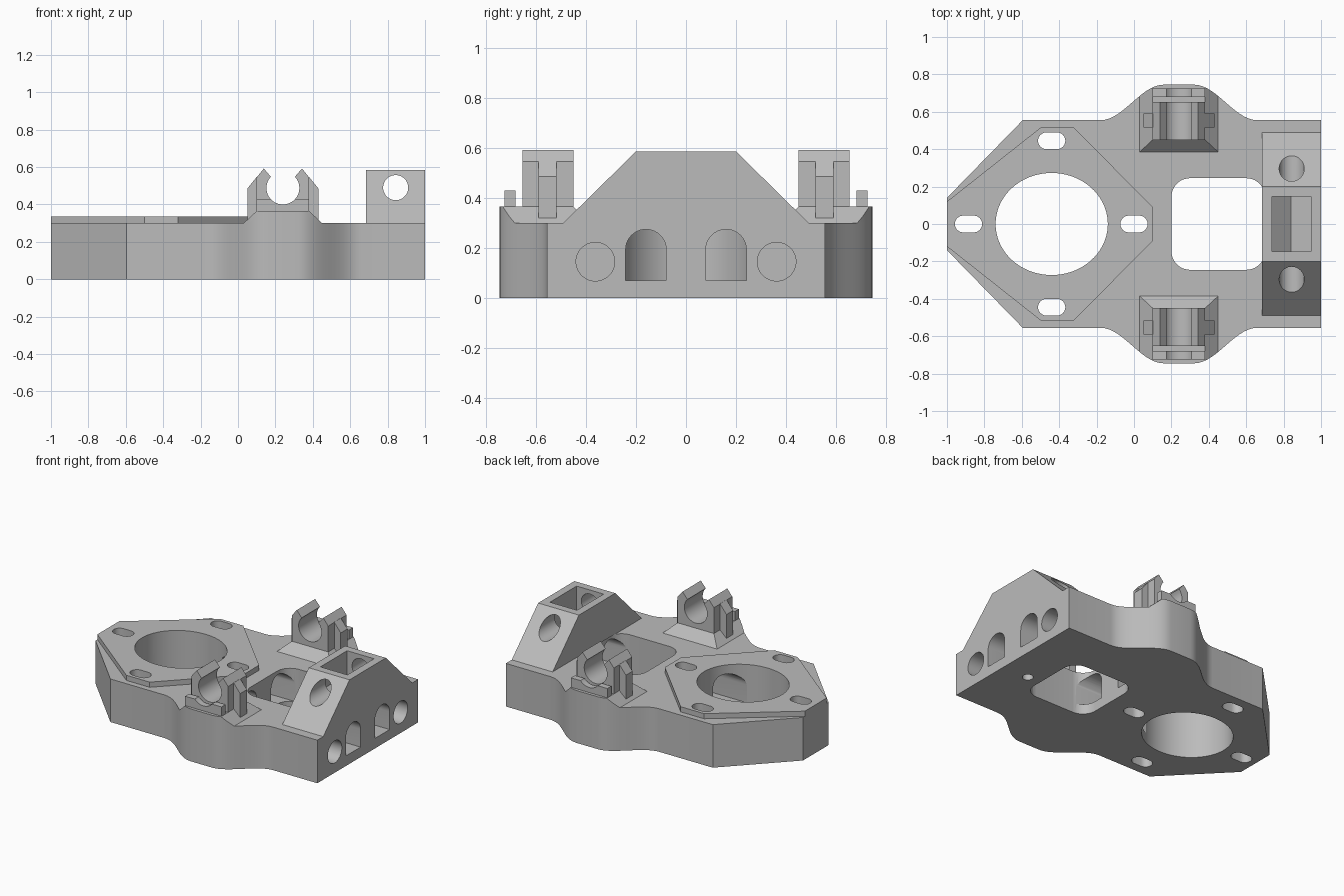
import bpy, bmesh
from math import sin, cos, pi, radians

if "Cube" in bpy.data.objects:
    bpy.data.objects.remove(bpy.data.objects["Cube"], do_unlink=True)

grey = bpy.data.materials.new("plain_grey")
grey.use_nodes = True
COLOUR = (0.5, 0.5, 0.5, 1)
grey.diffuse_color = COLOUR
grey.node_tree.nodes["Principled BSDF"].inputs["Base Color"].default_value = COLOUR


def prism(name, pts, axis, lo, hi):
    """Extrude a 2D outline along an axis."""
    place = {"x": lambda a, b, t: (t, a, b),
             "y": lambda a, b, t: (a, t, b),
             "z": lambda a, b, t: (a, b, t)}[axis]
    bm = bmesh.new()
    low = [bm.verts.new(place(a, b, lo)) for a, b in pts]
    high = [bm.verts.new(place(a, b, hi)) for a, b in pts]
    bm.faces.new(low)
    bm.faces.new(high)
    for i in range(len(pts)):
        j = (i + 1) % len(pts)
        bm.faces.new((low[i], low[j], high[j], high[i]))
    bmesh.ops.recalc_face_normals(bm, faces=bm.faces)
    mesh = bpy.data.meshes.new(name)
    bm.to_mesh(mesh)
    bm.free()
    mesh.materials.append(grey)
    ob = bpy.data.objects.new(name, mesh)
    bpy.context.collection.objects.link(ob)
    return ob


def combine(ob, other, op="DIFFERENCE"):
    """Apply a boolean and discard the second object."""
    mod = ob.modifiers.new("boolean", "BOOLEAN")
    mod.operation, mod.solver, mod.object = op, "EXACT", other
    bpy.context.view_layer.objects.active = ob
    bpy.ops.object.modifier_apply(modifier=mod.name)
    bpy.data.objects.remove(other, do_unlink=True)


def arc(cx, cy, rx, ry, a0, a1, n):
    return [(cx + rx * cos(radians(a0 + (a1 - a0) * i / n)),
             cy + ry * sin(radians(a0 + (a1 - a0) * i / n))) for i in range(n + 1)]


def circle(cx, cy, rx, ry=None, n=48):
    return arc(cx, cy, rx, ry or rx, 0, 360, n)[:-1]


def slot(cx, cy, half, r):
    return arc(cx + half - r, cy, r, r, -90, 90, 12) + arc(cx - half + r, cy, r, r, 90, 270, 12)


def mirrored(upper):
    """Close an outline by reflecting it in the x axis."""
    return upper + [(x, -y) for x, y in reversed(upper)]


# Plate outline, with a smooth swelling on each long side
CX = 0.24
swell = [0.65 - 0.095 * cos(pi * i / 14) for i in range(15)]
rise = [(CX - 0.42 + 0.34 * i / 14, y) for i, y in enumerate(swell)]
fall = [(2 * CX - x, y) for x, y in reversed(rise)]
outline = mirrored([(-1, 0.14), (-0.595, 0.555)] + rise + fall + [(1, 0.555)])
plate = prism("base_plate", outline, "z", 0, 0.3)

# End bracket with sloping shoulders, fused to the plate
bracket = prism("bracket", [(-0.5, 0.1), (0.5, 0.1), (0.5, 0.29), (0.2, 0.585),
                            (-0.2, 0.585), (-0.5, 0.29)], "x", 0.685, 1)
combine(plate, bracket, "UNION")

# Raised motor pad
pad = prism("raised_pad", mirrored([(-1, 0.12), (-0.5, 0.515), (-0.32, 0.515), (0.1, 0.09)]),
            "z", 0.3, 0.336)

# Vertical openings: large bore and four slots
BX = -0.44
openings = [circle(BX, 0, 0.3, 0.273, 72)]
openings += [slot(x, y, 0.073, 0.045)
             for x, y in ((BX, 0.445), (BX, -0.445), (BX - 0.445, 0), (BX + 0.44, 0))]
for shape in openings:
    for part in (plate, pad):
        combine(part, prism("cutter", shape, "z", -0.1, 0.5))

# Rounded rectangular window
R, X0, X1, W = 0.1, 0.2, 0.7, 0.245
window = []
for x, y, a in ((X1 - R, W - R, 0), (X0 + R, W - R, 90), (X0 + R, R - W, 180), (X1 - R, R - W, 270)):
    window += arc(x, y, R, R, a, a + 90, 10)
combine(plate, prism("cutter", window, "z", -0.1, 0.302))

# Lengthwise arched tunnels and blind round holes in the end face
for s in (1, -1):
    tunnel = [(s * 0.16 - 0.081, 0.07), (s * 0.16 + 0.081, 0.07)]
    tunnel += arc(s * 0.16, 0.193, 0.081, 0.081, 0, 180, 20)
    combine(plate, prism("cutter", tunnel, "x", -0.4, 1.1))
    combine(plate, prism("cutter", circle(s * 0.362, 0.145, 0.077), "x", 0.7, 1.1))

# Bracket pocket, cross hole and small hole underneath
combine(plate, prism("cutter", [(0.738, 0.7), (0.738, 0.42), (0.84, 0.33), (0.946, 0.33),
                                (0.946, 0.7)], "y", -0.147, 0.147))
combine(plate, prism("cutter", circle(0.843, 0.49, 0.067), "y", -0.6, 0.6))
combine(plate, prism("cutter", circle(0.8, -0.09, 0.035, n=24), "z", -0.1, 0.06))

# Side clips, one on each swelling
HZ, HR = 0.488, 0.088
clip_shape = [(0.1, 0.36), (0.38, 0.36), (0.38, 0.545), (0.342, 0.592)]
clip_shape += arc(CX, HZ, HR, HR, 43, -223, 40) + [(0.138, 0.592), (0.1, 0.545)]
fin_shape = [(0.1, 0.36), (0.38, 0.36), (0.38, 0.43)]
fin_shape += arc(CX, HZ, HR, HR, -41, -139, 16) + [(0.1, 0.43)]
parts = [plate, pad]
for s, side in ((1, "back"), (-1, "front")):
    # Chamfered foot trimmed to the plate edge
    foot = prism(side + "_clip_foot", [(0.03, s * 0.385), (0.45, s * 0.385),
                                       (0.45, s * 0.9), (0.03, s * 0.9)], "z", 0.3, 0.365)
    for v in foot.data.vertices:
        if v.co.z > 0.33:
            v.co.x += 0.07 if v.co.x < CX else -0.07
            if abs(v.co.y) < 0.5:
                v.co.y += s * 0.065
    combine(foot, prism("trim", outline, "z", 0, 1), "INTERSECT")
    clip = prism(side + "_clip", clip_shape, "y", s * 0.45, s * 0.652)
    fin = prism(side + "_clip_fin", fin_shape, "y", s * 0.68, s * 0.724)
    parts += [foot, clip, fin]
    # Side lugs
    for m, hand in ((-1, "right"), (1, "left")):
        lug = [(CX + m * dx, z) for dx, z in ((0.13, 0.31), (0.19, 0.31), (0.19, 0.485), (0.14, 0.547), (0.13, 0.547))]
        parts.append(prism(side + "_clip_lug_" + hand, lug, "y", s * 0.517, s * 0.59))

# Smooth curved walls, keep corners sharp
bpy.ops.object.select_all(action="DESELECT")
for ob in parts:
    ob.select_set(True)
bpy.context.view_layer.objects.active = plate
bpy.ops.object.shade_smooth_by_angle(angle=radians(25))
